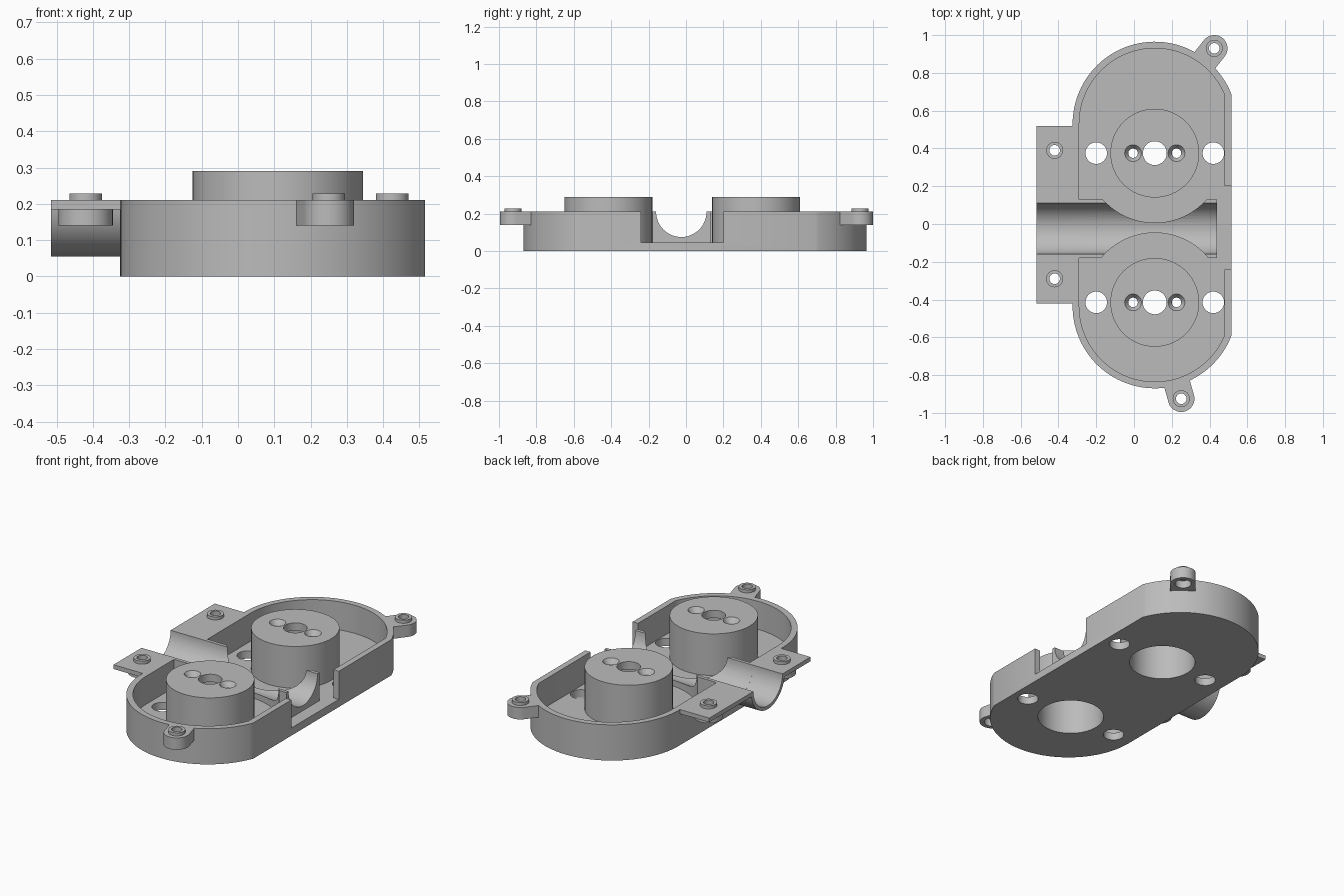
import bpy, bmesh, math
from mathutils import Vector

if "Cube" in bpy.data.objects:
    bpy.data.objects.remove(bpy.data.objects["Cube"], do_unlink=True)

grey = bpy.data.materials.new("plain grey")
grey.use_nodes = True
COLOUR = (0.5, 0.5, 0.5, 1)
grey.diffuse_color = COLOUR
grey.node_tree.nodes["Principled BSDF"].inputs["Base Color"].default_value = COLOUR

CX = 0.11                      # centre line of both chambers
TOP, FLOOR, LIP = 0.21, 0.045, 0.185
TROUGH_Y = -0.025
HOLE = 0.028


def arc(cx, cy, r, a0, a1, n=48):
    """Points along an arc, angles in degrees."""
    angles = [math.radians(a0 + (a1 - a0) * i / n) for i in range(n + 1)]
    return [(cx + r * math.cos(a), cy + r * math.sin(a)) for a in angles]


def prism(name, outline, lo, hi, along_x=False):
    """Extrude a 2D outline along z, or along x for a (y, z) outline."""
    bm = bmesh.new()
    place = (lambda p: (lo, p[0], p[1])) if along_x else (lambda p: (p[0], p[1], lo))
    face = bm.faces.new([bm.verts.new(place(p)) for p in outline])
    ext = bmesh.ops.extrude_face_region(bm, geom=[face])
    step = Vector((hi - lo, 0, 0)) if along_x else Vector((0, 0, hi - lo))
    bmesh.ops.translate(bm, vec=step,
                        verts=[v for v in ext["geom"] if isinstance(v, bmesh.types.BMVert)])
    bmesh.ops.recalc_face_normals(bm, faces=bm.faces)
    mesh = bpy.data.meshes.new(name)
    bm.to_mesh(mesh)
    bm.free()
    mesh.materials.append(grey)
    ob = bpy.data.objects.new(name, mesh)
    bpy.context.collection.objects.link(ob)
    return ob


def disc(name, x, y, r, lo, hi, n=48):
    return prism(name, arc(x, y, r, 0, 360 - 360 / n, n - 1), lo, hi)


def box(name, x0, x1, y0, y1, lo, hi):
    return prism(name, [(x0, y0), (x1, y0), (x1, y1), (x0, y1)], lo, hi)


def countersink(x, y, r_low, r_high, lo, hi):
    """Tapered cutter."""
    ob = disc("cutter", x, y, r_low, lo, hi)
    for v in ob.data.vertices:
        if v.co.z > (lo + hi) / 2:
            v.co.x = x + (v.co.x - x) * r_high / r_low
            v.co.y = y + (v.co.y - y) * r_high / r_low
    return ob


def activate(ob):
    bpy.ops.object.select_all(action="DESELECT")
    ob.select_set(True)
    bpy.context.view_layer.objects.active = ob


def cut(ob, *cutters):
    for c in cutters:
        c.hide_render = True
        mod = ob.modifiers.new("cut", "BOOLEAN")
        mod.operation, mod.solver, mod.object = "DIFFERENCE", "EXACT", c
        activate(ob)
        bpy.ops.object.modifier_apply(modifier=mod.name)
        bpy.data.objects.remove(c, do_unlink=True)


def bore(x, y, r, lo, hi):
    return disc("cutter", x, y, r, lo, hi)


# Side of each chamber: sign, shell centre, boss centre, straight cavity edge
CHAMBERS = {"back": (1, 0.53, 0.375, 0.13), "front": (-1, -0.435, -0.415, -0.18)}

# Body: rounded case with one flat side
flat = math.degrees(math.acos(0.405 / 0.435))
body = prism("case_body", arc(CX, 0.53, 0.435, flat, 180)
             + arc(CX, -0.435, 0.435, 180, 360 - flat), 0, TOP)

for side, (s, shell_y, boss_y, edge_y) in CHAMBERS.items():
    # Cavity with a round bulge around the boss
    inner = math.degrees(math.acos(0.37 / 0.40))
    bulge = 0.368
    a = math.degrees(math.asin(abs(boss_y - edge_y) / bulge))
    outline = arc(CX, s * shell_y, 0.40, inner, 180) + [(CX - 0.40, s * edge_y)]
    outline += arc(CX, s * boss_y, bulge, 180 + a, 360 - a) + [(CX + 0.37, s * edge_y)]
    cut(body, prism("cutter", [(x, s * y) for x, y in outline], FLOOR, 0.4))
    # Floor openings
    cut(body, bore(CX, boss_y, 0.182, -0.1, 0.1))
    for dx in (-0.31, 0.31):
        cut(body, bore(CX + dx, boss_y, 0.057, -0.1, 0.1))
    # Hollow round boss with centre hole and two screw holes
    boss = disc(side + "_boss", CX, boss_y, 0.235, FLOOR, 0.29, 64)
    cut(boss, bore(CX, boss_y, 0.182, 0, 0.245), bore(CX, boss_y, 0.063, 0.2, 0.4))
    for dx in (-0.115, 0.115):
        x = CX + dx
        cut(boss, bore(x, boss_y, 0.025, 0.2, 0.4),
            countersink(x, boss_y, 0.025, 0.047, 0.262, 0.294))

# Trough through the body and the notch in the flat side
cut(body, prism("cutter", arc(TROUGH_Y, TOP, 0.135, 0, 352.5, 47), -0.6, 0.6, True),
    box("cutter", 0.44, 0.6, -0.24, 0.2, FLOOR, 0.4))

# Side flange with its half-pipe
dip = math.degrees(math.asin((TOP - LIP) / 0.155))
section = [(-0.42, TOP), (-0.42, LIP)]
section += arc(TROUGH_Y, TOP, 0.155, 180 + dip, 360 - dip)
section += [(0.52, LIP), (0.52, TOP)] + arc(TROUGH_Y, TOP, 0.135, 360, 180)
flange = prism("side_flange", section, -0.515, -0.325, True)


def collar(name, x, y):
    """Raised ring round a screw hole."""
    ring = disc(name, x, y, 0.045, TOP, 0.228)
    cut(ring, bore(x, y, HOLE, 0.1, 0.4))


# Flange screw mounts
for side, y in (("back", 0.39), ("front", -0.29)):
    x = -0.42
    cut(flange, bore(x, y, HOLE, 0.1, 0.4))
    pad = disc(side + "_flange_pad", x, y, 0.075, 0.14, LIP)
    cut(pad, bore(x, y, 0.045, 0.1, 0.3))
    collar(side + "_flange_collar", x, y)

# Screw ears pointing out from the rounded ends
for side, x, y in (("back", 0.425, 0.93), ("front", 0.25, -0.925)):
    shell_y = CHAMBERS[side][1]
    out = Vector((x - CX, y - shell_y)).normalized()
    across = Vector((-out.y, out.x)) * 0.07
    root = Vector((CX, shell_y)) + out * 0.42
    heading = math.degrees(math.atan2(out.y, out.x))
    outline = arc(x, y, 0.07, heading - 90, heading + 90, 24)
    outline += [tuple(root + across), tuple(root - across)]
    ear = prism(side + "_ear", outline, 0.14, TOP)
    cut(ear, bore(x, y, HOLE, 0.1, 0.4), bore(x, y, 0.045, 0.1, LIP))
    collar(side + "_ear_collar", x, y)

# Smooth the curves, keep the edges crisp
for ob in [o for o in bpy.context.scene.objects if o.type == "MESH"]:
    activate(ob)
    bpy.ops.object.shade_smooth_by_angle(angle=math.radians(30))
